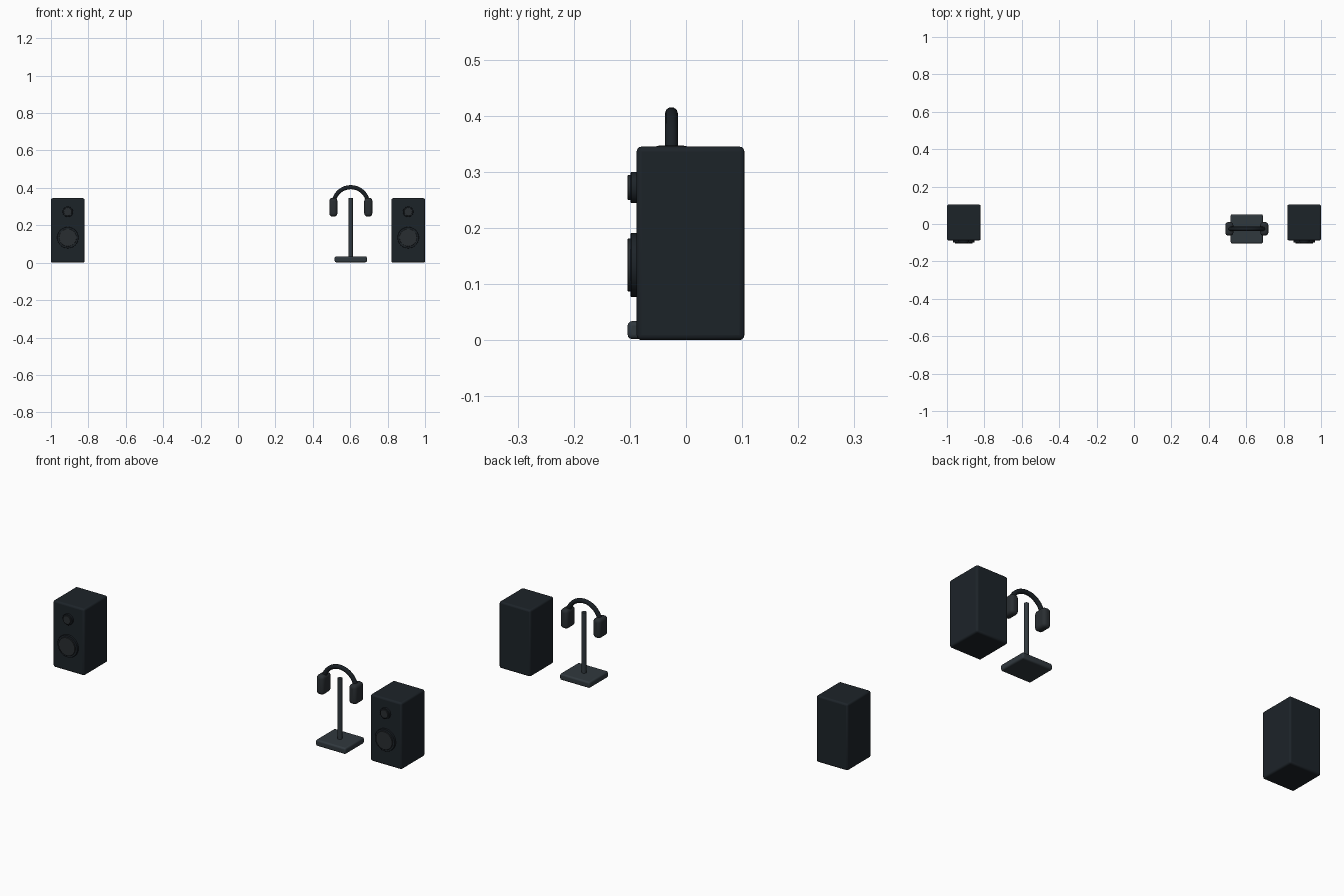
import bpy, math

if "Cube" in bpy.data.objects:
    bpy.data.objects.remove(bpy.data.objects["Cube"])


def material(name, rgb):
    m = bpy.data.materials.new(name)
    m.diffuse_color = (*rgb, 1)
    m.use_nodes = True
    m.node_tree.nodes["Principled BSDF"].inputs["Base Color"].default_value = m.diffuse_color
    return m


BODY = material("speaker_black", (0.012, 0.017, 0.022))
CONE = material("cone_grey", (0.022, 0.027, 0.031))
STAND = material("stand_grey", (0.030, 0.040, 0.048))
BAND = material("band_black", (0.010, 0.014, 0.018))


def finish(ob, name, mat, bevel=0.0, segments=3):
    ob.name = name
    ob.data.materials.append(mat)
    bpy.ops.object.shade_smooth_by_angle(angle=math.radians(35))
    if bevel:
        b = ob.modifiers.new("bevel", 'BEVEL')
        b.width, b.segments = bevel, segments
    return ob


def box(name, lo, hi, mat, bevel, segments=3):
    bpy.ops.mesh.primitive_cube_add(size=1, location=[(a + b) / 2 for a, b in zip(lo, hi)])
    ob = bpy.context.object
    ob.scale = [b - a for a, b in zip(lo, hi)]
    bpy.ops.object.transform_apply(location=False, rotation=False, scale=True)
    return finish(ob, name, mat, bevel, segments)


def disc(name, x, z, r, y0, y1, mat):
    bpy.ops.mesh.primitive_cylinder_add(vertices=40, radius=r, depth=y1 - y0,
                                        location=(x, (y0 + y1) / 2, z),
                                        rotation=(math.pi / 2, 0, 0))
    return finish(bpy.context.object, name, mat, 0.001, 1)


# Pair of speakers, each with a woofer and a tweeter
for side, s in (("left", -1), ("right", 1)):
    x = 0.91 * s
    box(f"{side}_speaker_cabinet", (x - 0.09, -0.088, 0), (x + 0.09, 0.104, 0.345), BODY, 0.009)
    for part, z, r, ri in (("woofer", 0.134, 0.057, 0.047), ("tweeter", 0.272, 0.028, 0.022)):
        disc(f"{side}_{part}_ring", x, z, r, -0.0985, -0.087, BODY)
        disc(f"{side}_{part}_cone", x, z, ri, -0.104, -0.098, CONE)

# Headphone stand
CX, CY = 0.603, -0.026
box("stand_base", (CX - 0.086, CY - 0.078, 0.002), (CX + 0.086, CY + 0.078, 0.034), STAND, 0.008)
bpy.ops.mesh.primitive_cylinder_add(vertices=20, radius=0.0115, depth=0.32, location=(CX, CY, 0.187))
finish(bpy.context.object, "stand_pole", STAND)

# Headphone band: swept half circle
R, CZ, N = 0.093, 0.311, 18
curve = bpy.data.curves.new("headphone_band", 'CURVE')
curve.dimensions = '3D'
curve.bevel_depth = 0.0115
curve.bevel_resolution = 3
curve.use_fill_caps = True
spline = curve.splines.new('POLY')
spline.points.add(N)
for i, p in enumerate(spline.points):
    a = math.pi * i / N
    p.co = (R * math.cos(a), 0, R * math.sin(a), 1)
band = bpy.data.objects.new("headphone_band", curve)
band.location = (CX, CY, CZ)
curve.materials.append(BAND)
bpy.context.collection.objects.link(band)

# Ear cups
for side, s in (("left", -1), ("right", 1)):
    x = CX + s * 0.0935
    box(f"{side}_ear_cup", (x - 0.0215, CY - 0.036, 0.247), (x + 0.0215, CY + 0.036, 0.347),
        CONE, 0.016, 4)
